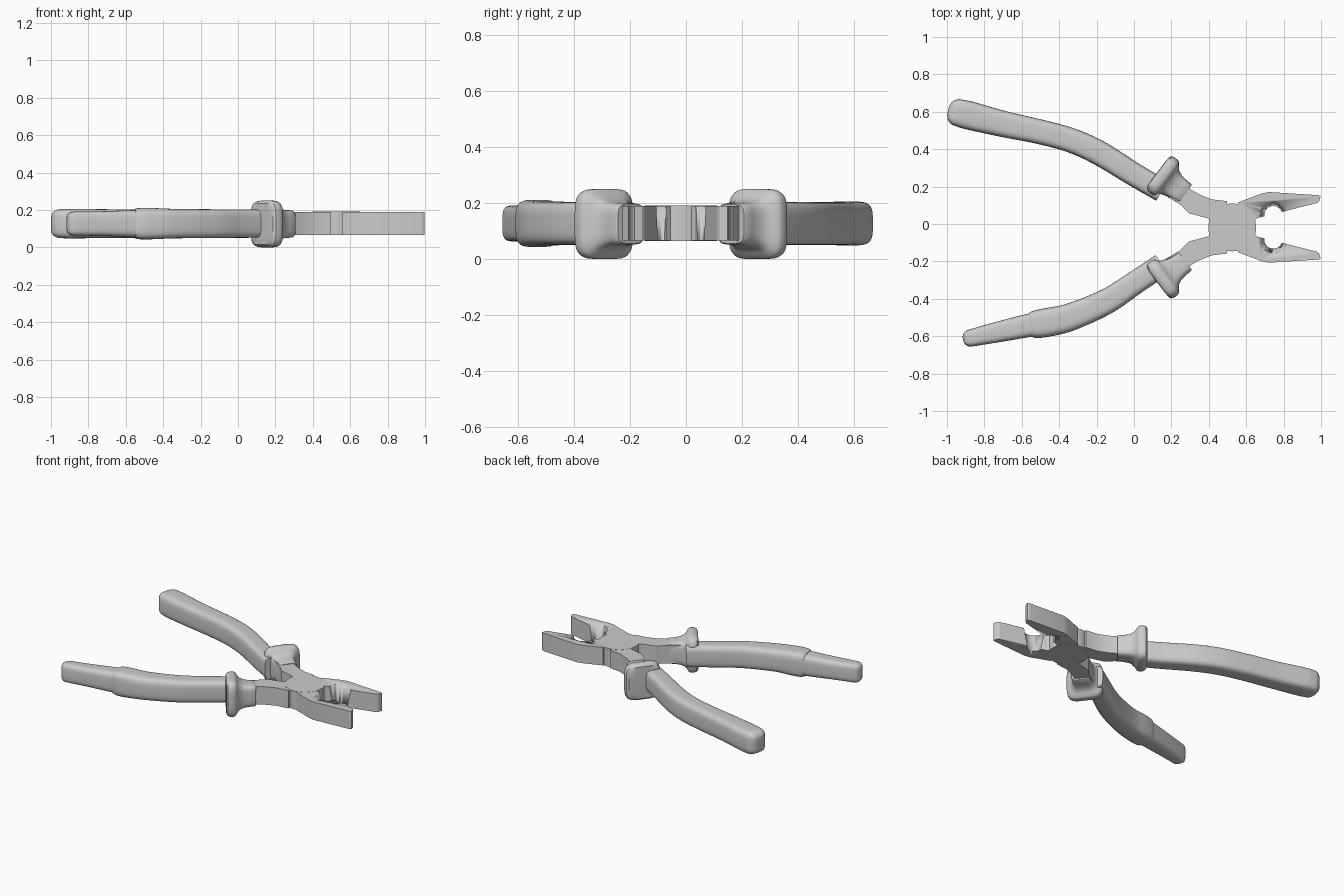
import bpy, bmesh, math
from mathutils import Vector

if "Cube" in bpy.data.objects:
    bpy.data.objects.remove(bpy.data.objects["Cube"])

Y0 = -0.018          # mirror line between the two halves
ZC = 0.127           # mid height of the tool


def finish(name, bm, angle=35):
    bmesh.ops.recalc_face_normals(bm, faces=bm.faces)
    me = bpy.data.meshes.new(name)
    bm.to_mesh(me)
    bm.free()
    ob = bpy.data.objects.new(name, me)
    bpy.context.collection.objects.link(ob)
    bpy.ops.object.select_all(action='DESELECT')
    ob.select_set(True)
    bpy.context.view_layer.objects.active = ob
    bpy.ops.object.shade_smooth_by_angle(angle=math.radians(angle))
    return ob


def spline(st, n=6):
    """Catmull-Rom through stations (x, y, half width, half height)."""
    p = [Vector(s) for s in st]
    p = [2 * p[0] - p[1]] + p + [2 * p[-1] - p[-2]]
    out = []
    for i in range(1, len(p) - 2):
        a, b, c, d = p[i - 1:i + 3]
        for k in range(n):
            t = k / n
            out.append(0.5 * (2 * b + (c - a) * t + (2 * a - 5 * b + 4 * c - d) * t ** 2
                              + (3 * b - a - 3 * c + d) * t ** 3))
    return out + [p[-2]]


def loft(name, side, stations, direction=None, cap_r=0.0, power=4.0, zc=ZC, seg=32):
    """Skin rounded-box sections along a path lying in the xy plane."""
    rings = []
    n = len(stations)
    for i, s in enumerate(stations):
        a, b = stations[max(i - 1, 0)], stations[min(i + 1, n - 1)]
        t = Vector(direction or (b[0] - a[0], b[1] - a[1])).normalized()
        rings.append((s[0], s[1], s[2], s[3], t))
    if cap_r:
        x, y, w, h, t = rings[0]
        pre = []
        for k in range(6, 0, -1):
            q = math.pi / 2 * k / 6
            d, sh = cap_r * math.sin(q), cap_r * (1 - math.cos(q))
            pre.append((x - t.x * d, y - t.y * d, w - sh, h - sh * 0.7, t))
        rings = pre + rings
    bm = bmesh.new()
    loops = []
    for x, y, w, h, t in rings:
        vs = []
        for k in range(seg):
            q = 2 * math.pi * (k + 0.5) / seg
            c, s = math.cos(q), math.sin(q)
            u = math.copysign(abs(c) ** (2 / power), c) * w
            v = math.copysign(abs(s) ** (2 / power), s) * h
            vs.append(bm.verts.new((x - t.y * u, side * (y + t.x * u) + Y0, zc + v)))
        loops.append(vs)
    for a, b in zip(loops, loops[1:]):
        for k in range(seg):
            m = (k + 1) % seg
            bm.faces.new((a[k], a[m], b[m], b[k]))
    bm.faces.new(loops[0])
    bm.faces.new(loops[-1])
    return finish(name, bm)


def plate(name, side, pts, z0=0.066, z1=0.19):
    bm = bmesh.new()
    f = bm.faces.new([bm.verts.new((x, side * y + Y0, z0)) for x, y in pts])
    ex = bmesh.ops.extrude_face_region(bm, geom=[f])
    bmesh.ops.translate(bm, vec=(0, 0, z1 - z0),
                        verts=[g for g in ex['geom'] if isinstance(g, bmesh.types.BMVert)])
    return finish(name, bm, 20)


def cone(name, x, y, z0, z1, r0, r1):
    bm = bmesh.new()
    bmesh.ops.create_cone(bm, cap_ends=True, segments=48, radius1=r0, radius2=r1, depth=z1 - z0)
    bmesh.ops.translate(bm, vec=(x, y, (z0 + z1) / 2), verts=bm.verts)
    return finish(name, bm, 30)


# Full-length grip on the +y side
loft("long_grip", 1, spline([
    (-0.94, 0.613, 0.073, 0.078), (-0.88, 0.598, 0.076, 0.079), (-0.7, 0.553, 0.070, 0.077),
    (-0.5, 0.510, 0.066, 0.077), (-0.33, 0.463, 0.066, 0.077), (-0.18, 0.394, 0.066, 0.077),
    (0.0, 0.283, 0.063, 0.076), (0.15, 0.196, 0.062, 0.075)]), cap_r=0.055)

# Shorter grip on the -y side: slim tip plus a thicker stepped sleeve
loft("short_grip_tip", -1, spline([
    (-0.875, 0.592, 0.046, 0.064), (-0.73, 0.560, 0.055, 0.066),
    (-0.56, 0.524, 0.062, 0.072), (-0.45, 0.505, 0.062, 0.072)]), cap_r=0.04)
loft("short_grip_sleeve", -1, spline([
    (-0.555, 0.523, 0.064, 0.075), (-0.53, 0.519, 0.073, 0.083), (-0.47, 0.509, 0.077, 0.084),
    (-0.345, 0.481, 0.074, 0.079), (-0.15, 0.398, 0.068, 0.077),
    (0.0, 0.300, 0.063, 0.076), (0.15, 0.200, 0.062, 0.075)]))

arm = [(0.165, 0.178), (0.245, 0.123), (0.295, 0.075), (0.39, 0.05), (0.46, 0.0),
       (0.56, 0.0), (0.56, 0.123), (0.497, 0.123), (0.497, 0.14), (0.415, 0.15),
       (0.345, 0.178), (0.295, 0.208), (0.215, 0.263)]
jaw = [(0.56, 0.0), (0.64, 0.03), (0.66, 0.05), (0.978, 0.13), (0.99, 0.14),
       (0.998, 0.166), (0.985, 0.172), (0.72, 0.189), (0.68, 0.18), (0.555, 0.133)]

# Guard collars: distance along axis, half width, half height
collar = [(-0.042, 0.066, 0.080), (-0.040, 0.100, 0.110), (-0.030, 0.112, 0.121),
          (-0.015, 0.116, 0.125), (0.008, 0.116, 0.125), (0.020, 0.110, 0.119),
          (0.030, 0.095, 0.104), (0.045, 0.080, 0.090), (0.070, 0.070, 0.080),
          (0.105, 0.065, 0.075), (0.140, 0.063, 0.073), (0.146, 0.059, 0.069)]
axis = Vector((0.80, -0.60))
for side, tag in ((1, "upper"), (-1, "lower")):
    st = []
    for d, w, h in collar:
        k = min(max(d / 0.07, 0), 1)
        p = Vector((0.160, 0.272)) + axis * d - Vector((0.004, 0.006)) * k
        st.append((p.x, p.y, w, h))
    loft("collar_" + tag, side, st, direction=axis, power=4.5, zc=0.125)
    plate("arm_" + tag, side, arm)
    # Jaw with a sloped round cutter notch
    j = plate("jaw_" + tag, side, jaw)
    cut = cone("notch_cutter_" + tag, 0.745, side * 0.066 + Y0, 0.05, 0.20, 0.045, 0.073)
    cut.hide_render = True
    cut.hide_set(True)
    m = j.modifiers.new("notch", 'BOOLEAN')
    m.operation = 'DIFFERENCE'
    m.solver = 'EXACT'
    m.object = cut

# Pivot disc
cone("pivot_disc", 0.525, Y0, 0.065, 0.191, 0.128, 0.128)
